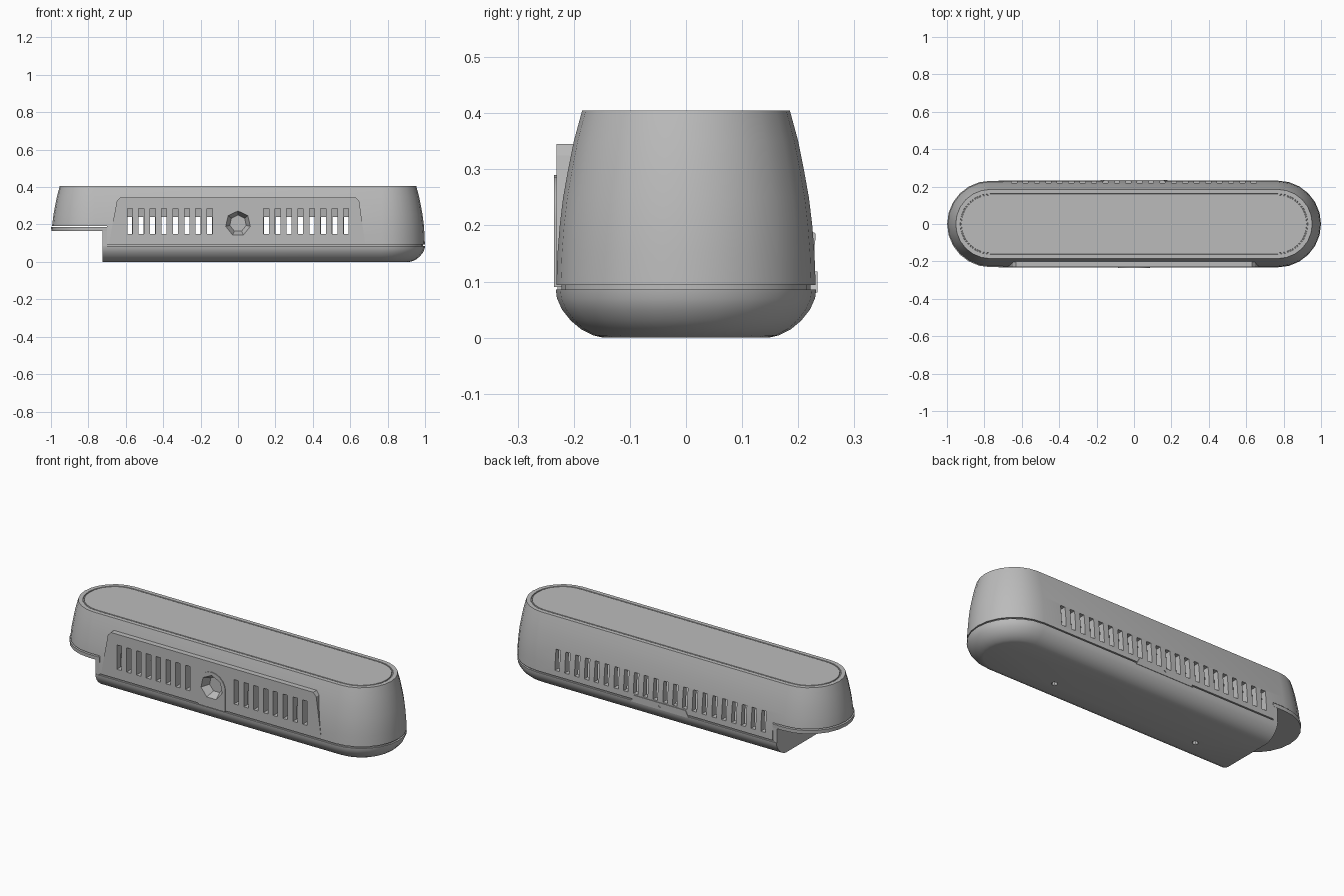
import bpy, bmesh, math
from mathutils import Matrix

if "Cube" in bpy.data.objects:
    bpy.data.objects.remove(bpy.data.objects["Cube"])

grey = bpy.data.materials.new("plain_grey")
grey.use_nodes = True
colour = (0.5, 0.5, 0.5, 1)
grey.diffuse_color = colour
grey.node_tree.nodes["Principled BSDF"].inputs["Base Color"].default_value = colour

STRAIGHT = 0.768   # half length of the straight flanks
ARC = 12           # segments in each rounded end


def make(name, bm):
    bmesh.ops.recalc_face_normals(bm, faces=bm.faces)
    mesh = bpy.data.meshes.new(name)
    bm.to_mesh(mesh)
    bm.free()
    ob = bpy.data.objects.new(name, mesh)
    bpy.context.collection.objects.link(ob)
    mesh.materials.append(grey)
    return ob


def loft(name, profile):
    """Stack stadium outlines given as (height, end radius)."""
    bm = bmesh.new()
    rings = []
    for z, r in profile:
        ring = []
        for side in (1, -1):
            for i in range(ARC + 1):
                a = math.pi * (i / ARC - 0.5)
                ring.append(bm.verts.new((side * (STRAIGHT + r * math.cos(a)),
                                          side * r * math.sin(a), z)))
        rings.append(ring)
    n = len(rings[0])
    for lo, hi in zip(rings, rings[1:]):
        for i in range(n):
            j = (i + 1) % n
            bm.faces.new((lo[i], lo[j], hi[j], hi[i]))
    bm.faces.new(rings[0][::-1])
    bm.faces.new(rings[-1])
    return make(name, bm)


def add_box(bm, x0, x1, y0, y1, z0, z1):
    size = Matrix.Diagonal((x1 - x0, y1 - y0, z1 - z0, 1))
    mid = Matrix.Translation(((x0 + x1) / 2, (y0 + y1) / 2, (z0 + z1) / 2))
    bmesh.ops.create_cube(bm, size=1, matrix=mid @ size)


def boxes(name, specs):
    bm = bmesh.new()
    for s in specs:
        add_box(bm, *s)
    return make(name, bm)


def prism(name, outline, front, back):
    """Extrude an x-z outline along y."""
    bm = bmesh.new()
    face = bm.faces.new([bm.verts.new((x, front, z)) for x, z in outline])
    out = bmesh.ops.extrude_face_region(bm, geom=[face])["geom"]
    bmesh.ops.translate(bm, vec=(0, back - front, 0),
                        verts=[v for v in out if isinstance(v, bmesh.types.BMVert)])
    return make(name, bm)


def rod(name, centre, back_r, front_r, depth, sides, axis="Y"):
    bm = bmesh.new()
    turn = Matrix.Rotation(math.pi / 2, 4, "X") if axis == "Y" else Matrix()
    bmesh.ops.create_cone(bm, cap_ends=True, segments=sides, radius1=back_r,
                          radius2=front_r, depth=depth,
                          matrix=Matrix.Translation(centre) @ turn)
    return make(name, bm)


def cut(ob, *cutters):
    bpy.context.view_layer.objects.active = ob
    for c in cutters:
        mod = ob.modifiers.new("cut", "BOOLEAN")
        mod.operation = "DIFFERENCE"
        mod.solver = "EXACT"
        mod.object = c
        bpy.ops.object.modifier_apply(modifier=mod.name)


# Main parts
cover = loft("upper_cover", [(0.094, 0.231), (0.15, 0.229), (0.2, 0.225), (0.25, 0.219),
                             (0.3, 0.21), (0.35, 0.2), (0.405, 0.185), (0.405, 0.162),
                             (0.4, 0.161), (0.4, 0.156), (0.405, 0.155)])
base = loft("lower_base", [(0, 0.148), (0.004, 0.165), (0.015, 0.187), (0.03, 0.205),
                           (0.05, 0.221), (0.07, 0.23), (0.086, 0.232),
                           (0.086, 0.222), (0.11, 0.222)])
lip = loft("overhang_lip", [(0.166, 0.23), (0.186, 0.231)])
riser = boxes("base_riser", [(-0.725, -0.7, -0.229, 0.229, 0.08, 0.187)])
panel = prism("front_panel", [(-0.69, 0.096), (0.68, 0.096), (0.648, 0.325), (0.63, 0.345),
                              (-0.63, 0.345), (-0.648, 0.325)], -0.231, -0.192)
arch = [(0.085, 0.09), (-0.085, 0.09)]
arch += [(-0.085 * math.cos(math.pi * i / 10), 0.205 + 0.085 * math.sin(math.pi * i / 10))
         for i in range(11)]
socket_frame = prism("socket_frame", arch, -0.235, -0.2)
socket_cup = rod("socket_cup", (0, -0.195, 0.205), 0.084, 0.084, 0.06, 16)
tab = prism("rear_tab", [(-0.18, 0.08), (0.18, 0.08), (0.16, 0.118), (-0.16, 0.118)],
            0.234, 0.2)

# Cutters
cavity = loft("cavity_cutter", [(0.05, 0.2), (0.2, 0.195), (0.3, 0.18), (0.375, 0.165)])
step = boxes("step_cutter", [(-1.2, -0.7, -0.4, 0.4, 0, 0.191)])
base_end = boxes("base_end_cutter", [(-1.2, -0.725, -0.4, 0.4, -0.1, 0.3)])
lip_end = boxes("lip_cutter", [(-0.7, 1.2, -0.4, 0.4, 0, 0.3)])
W = 0.014
front_slots = boxes("front_slot_cutter", [(s * (0.151 + 0.061 * i) - W, s * (0.151 + 0.061 * i) + W,
                                           -0.3, -0.14, 0.148, 0.285)
                                          for s in (-1, 1) for i in range(8)])
rear_slots = boxes("rear_slot_cutter", [(x - W, x + W, 0.14, 0.3, 0.125, 0.24)
                                        for x in (0.061 * (i - 10.5) for i in range(22))])
socket = rod("socket_cutter", (0, -0.215, 0.205), 0.045, 0.07, 0.05, 7)
screw_holes = [rod("screw_cutter", (x, -0.07, 0), 0.016, 0.016, 0.06, 8, "Z")
               for x in (-0.45, 0.45)]
pin_hole = rod("pin_cutter", (0, 0.23, 0.1), 0.007, 0.007, 0.03, 8)

cut(cover, cavity, step, front_slots, rear_slots, socket)
cut(base, base_end, *screw_holes)
cut(lip, lip_end)
cut(panel, front_slots, socket)
cut(socket_frame, socket)
cut(socket_cup, socket)
cut(tab, pin_hole)

for c in (cavity, step, base_end, lip_end, front_slots, rear_slots, socket, pin_hole, *screw_holes):
    bpy.data.objects.remove(c)

# Smooth shading with sharp edges kept
bpy.ops.object.select_all(action="DESELECT")
for ob in (cover, base, lip, riser, panel, socket_frame, socket_cup, tab):
    ob.select_set(True)
bpy.context.view_layer.objects.active = cover
bpy.ops.object.shade_smooth_by_angle(angle=math.radians(30))
